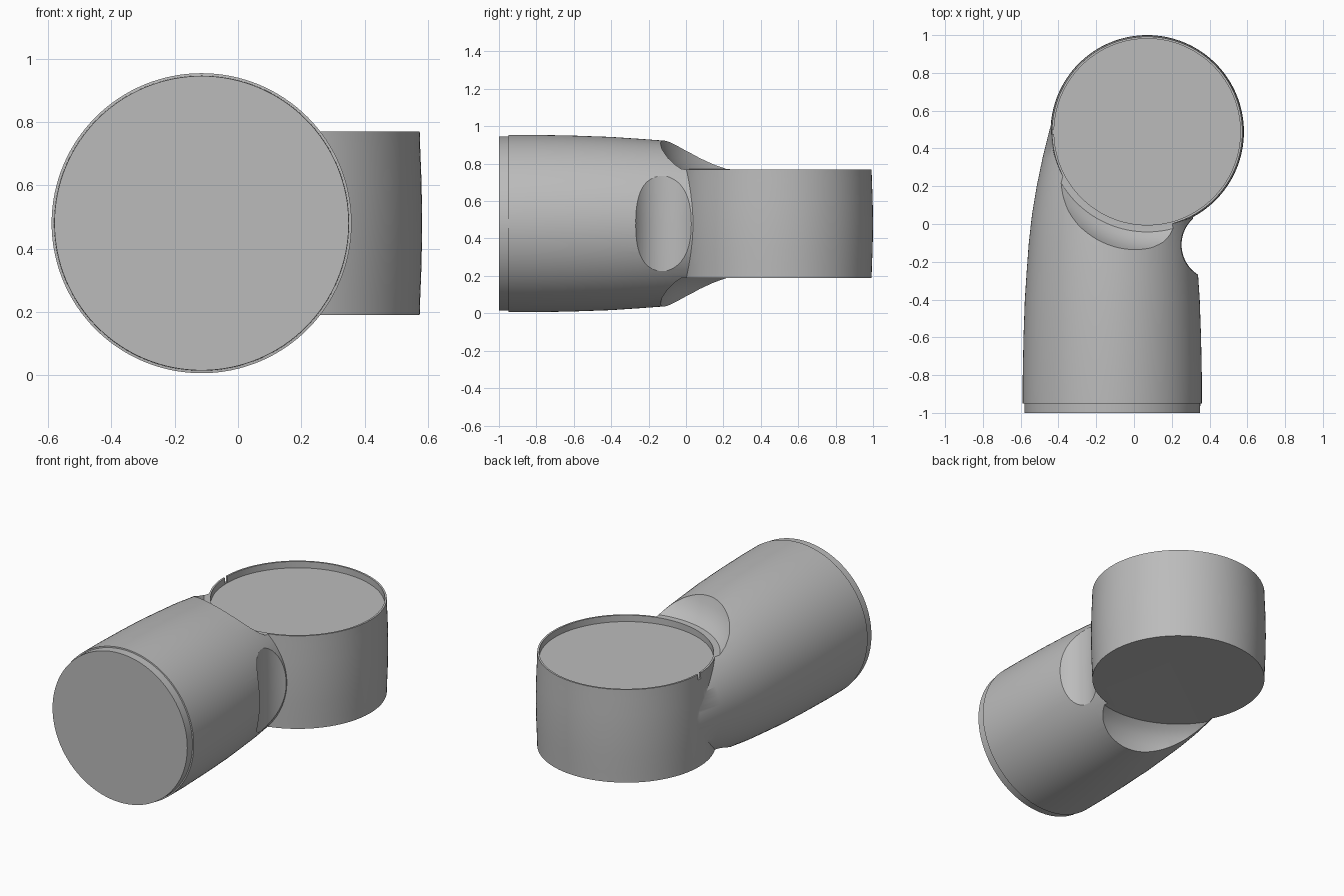
import bpy, bmesh, math
from mathutils import Vector

cube = bpy.data.objects.get("Cube")
if cube:
    bpy.data.objects.remove(cube, do_unlink=True)

grey = bpy.data.materials.new("plain_grey")
grey.use_nodes = True
grey.diffuse_color = (0.5, 0.5, 0.5, 1)
grey.node_tree.nodes["Principled BSDF"].inputs["Base Color"].default_value = (0.5, 0.5, 0.5, 1)

MID = 0.48                      # height of the barrel axis
DRUM = Vector((0.07, 0.488, 0))  # drum axis
SIDES = 128


def loft(name, rings):
    """Skin a closed tube through rings of points, capped at both ends."""
    bm = bmesh.new()
    loops = [[bm.verts.new(p) for p in ring] for ring in rings]
    for a, b in zip(loops, loops[1:]):
        for i in range(SIDES):
            j = (i + 1) % SIDES
            bm.faces.new((a[i], a[j], b[j], b[i]))
    bm.faces.new(loops[0][::-1])
    bm.faces.new(loops[-1])
    bmesh.ops.recalc_face_normals(bm, faces=bm.faces)
    mesh = bpy.data.meshes.new(name)
    bm.to_mesh(mesh)
    bm.free()
    mesh.materials.append(grey)
    obj = bpy.data.objects.new(name, mesh)
    bpy.context.collection.objects.link(obj)
    return obj


def circle(place):
    return [place(math.cos(t), math.sin(t))
            for t in (2 * math.pi * i / SIDES for i in range(SIDES))]


def upright(name, profile, centre=DRUM):
    """Revolve (radius, height) pairs about a vertical axis."""
    return loft(name, [circle(lambda c, s: centre + Vector((r * c, r * s, z)))
                       for r, z in profile])


def boolean(obj, other, operation):
    mod = obj.modifiers.new(operation.lower(), 'BOOLEAN')
    mod.operation, mod.object, mod.solver = operation, other, 'EXACT'
    bpy.context.view_layer.objects.active = obj
    bpy.ops.object.modifier_apply(modifier=mod.name)
    bpy.data.objects.remove(other, do_unlink=True)


# Barrel: stepped front collar, then a gentle taper sweeping into the drum
sections = [  # y, centre x, radius
    (-1.0, -0.115, 0.465), (-0.95, -0.115, 0.466), (-0.949, -0.115, 0.474),
    (-0.8, -0.115, 0.474), (-0.6, -0.115, 0.47), (-0.4, -0.115, 0.463),
    (-0.25, -0.115, 0.453), (-0.1, -0.115, 0.442), (0.05, -0.115, 0.425),
    (0.2, -0.112, 0.403), (0.35, -0.108, 0.376), (0.5, -0.105, 0.342),
    (0.65, -0.1, 0.297), (0.8, -0.09, 0.235)]
body = loft("arm_link", [circle(lambda c, s: Vector((x + r * c, y, MID + r * s)))
                         for y, x, r in sections])

# Scooped neck between the barrel and the drum
boolean(body, upright("neck_cutter", [(0.2, -0.3), (0.188, MID), (0.2, 1.3)],
                      Vector((0.44, -0.11, 0))), 'DIFFERENCE')

# Slightly bulged drum, taller than needed so the cutters trim both ends
drum = upright("drum", [(0.503, 0.15), (0.506, 0.25), (0.51, 0.35), (0.512, MID),
                        (0.51, 0.61), (0.506, 0.71), (0.503, 0.81)])
boolean(body, drum, 'UNION')

# Flared clearance above and below the drum
flare = [(0.53, 0.291), (0.56, 0.315), (0.59, 0.35), (0.615, 0.395),
         (0.635, 0.45), (0.65, 0.7)]
for side in (1, -1):
    cutter = upright("clearance_cutter",
                     [(0.515, MID + side * 0.29)] + [(r, MID + side * h) for r, h in flare])
    boolean(body, cutter, 'DIFFERENCE')

# Shallow recess in the top, leaving a thin rim
boolean(body, upright("recess_cutter", [(0.493, 0.73), (0.493, 0.9)]), 'DIFFERENCE')

# Small key notch in the rim
bpy.ops.mesh.primitive_cube_add(size=1, location=(-0.425, DRUM.y, 0.76))
notch = bpy.context.object
notch.name = "notch_cutter"
notch.scale = (0.03, 0.025, 0.05)
boolean(body, notch, 'DIFFERENCE')

# Smooth sides with crisp rims
bpy.ops.object.select_all(action='DESELECT')
body.select_set(True)
bpy.context.view_layer.objects.active = body
bpy.ops.object.shade_smooth_by_angle(angle=math.radians(30))
